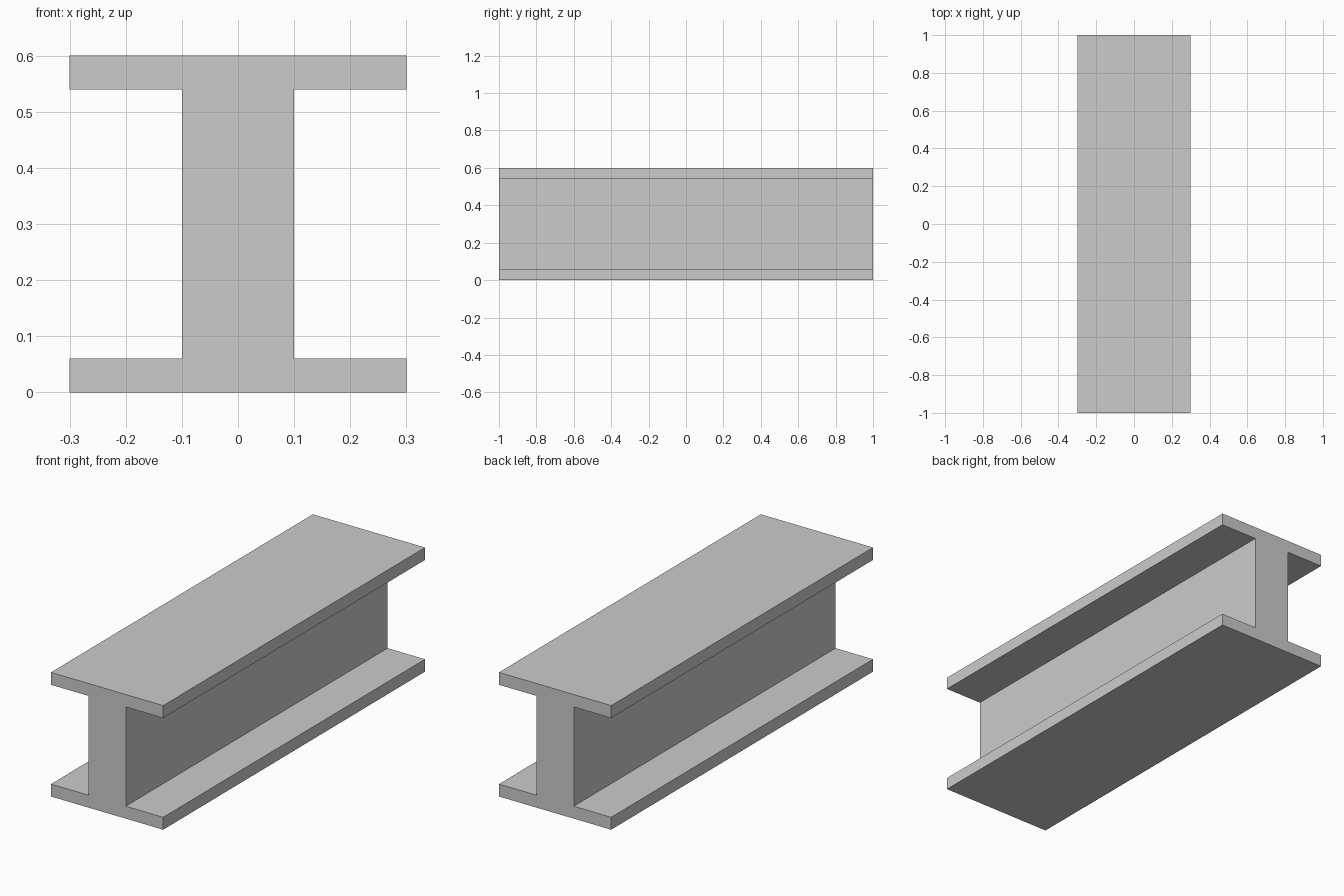
import bpy
import bmesh

if "Cube" in bpy.data.objects:
    bpy.data.objects.remove(bpy.data.objects["Cube"])

LENGTH = 2.0
HEIGHT = 0.6
FLANGE_HALF = 0.3
WEB_HALF = 0.1
FLANGE_THICK = 0.06

# I-shaped cross-section: right half, then mirrored to the left
right = [
    (FLANGE_HALF, 0),
    (FLANGE_HALF, FLANGE_THICK),
    (WEB_HALF, FLANGE_THICK),
    (WEB_HALF, HEIGHT - FLANGE_THICK),
    (FLANGE_HALF, HEIGHT - FLANGE_THICK),
    (FLANGE_HALF, HEIGHT),
]
profile = right + [(-x, z) for x, z in reversed(right)]

# Beam: profile face extruded along y
bm = bmesh.new()
face = bm.faces.new([bm.verts.new((x, -LENGTH / 2, z)) for x, z in profile])
result = bmesh.ops.extrude_face_region(bm, geom=[face], use_keep_orig=True)
moved = [g for g in result["geom"] if isinstance(g, bmesh.types.BMVert)]
bmesh.ops.translate(bm, verts=moved, vec=(0, LENGTH, 0))
bmesh.ops.recalc_face_normals(bm, faces=bm.faces)

mesh = bpy.data.meshes.new("i_beam")
bm.to_mesh(mesh)
bm.free()
beam = bpy.data.objects.new("i_beam", mesh)
bpy.context.collection.objects.link(beam)
